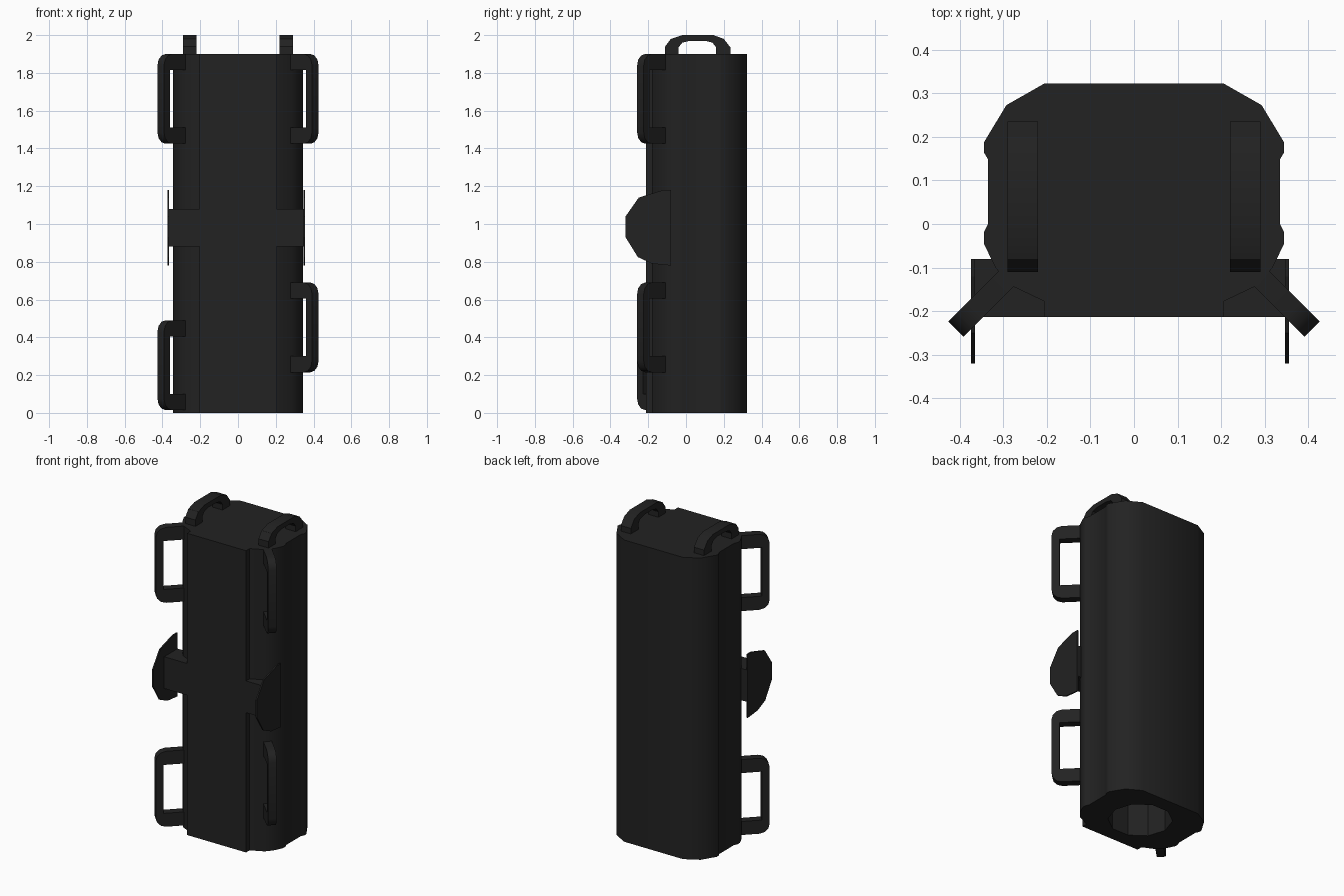
import bpy, math
from mathutils import Matrix, Vector

old = bpy.data.objects.get("Cube")
if old:
    bpy.data.objects.remove(old, do_unlink=True)

black = bpy.data.materials.new("matte_black")
black.use_nodes = True
color = (0.016, 0.016, 0.016, 1)
black.diffuse_color = color
shader = black.node_tree.nodes["Principled BSDF"]
shader.inputs["Base Color"].default_value = color
shader.inputs["Roughness"].default_value = 0.8


def prism(name, outline, axes, origin, depth):
    """Extrude a 2D outline; axes are its u, v and extrusion directions."""
    u, v, w = (Vector(a) for a in axes)
    base = [Vector(origin) + u * a + v * b for a, b in outline]
    n = len(base)
    faces = [tuple(range(n))[::-1], tuple(range(n, 2 * n))]
    faces += [(i, (i + 1) % n, n + (i + 1) % n, n + i) for i in range(n)]
    if u.cross(v).dot(w) < 0:
        faces = [f[::-1] for f in faces]
    mesh = bpy.data.meshes.new(name)
    mesh.from_pydata(base + [p + w * depth for p in base], [], faces)
    mesh.materials.append(black)
    obj = bpy.data.objects.new(name, mesh)
    bpy.context.collection.objects.link(obj)
    return obj


def activate(obj):
    bpy.ops.object.select_all(action='DESELECT')
    obj.select_set(True)
    bpy.context.view_layer.objects.active = obj


def smooth(obj):
    activate(obj)
    bpy.ops.object.shade_smooth_by_angle(angle=math.radians(32))


X, Y, Z = (1, 0, 0), (0, 1, 0), (0, 0, 1)
TOP = 1.9

# Body shell: mirrored half profile, with the raised front slab included
half = [(0.205, -0.213), (0.205, -0.178), (0.285, -0.14), (0.318, -0.1),
        (0.345, -0.045), (0.345, -0.02), (0.335, 0), (0.335, 0.148),
        (0.345, 0.165), (0.345, 0.187), (0.293, 0.273), (0.205, 0.323)]
body = prism("body", half + [(-x, y) for x, y in reversed(half)], (X, Y, Z), (0, 0, 0), TOP)

# Round socket in the underside
ring = [(0.185 * math.cos(i * math.tau / 10), 0.055 + 0.185 * math.sin(i * math.tau / 10))
        for i in range(10)]
cutter = prism("socket_cutter", ring, (X, Y, Z), (0, 0, -0.1), 0.5)
cutter.hide_render = True
cut = body.modifiers.new("socket", 'BOOLEAN')
cut.object = cutter
cut.operation = 'DIFFERENCE'
cut.solver = 'EXACT'
activate(body)
bpy.ops.object.modifier_apply(modifier=cut.name)
bpy.data.objects.remove(cutter, do_unlink=True)
smooth(body)

# Carry handles on the top
arch = [(-0.11, 0), (-0.11, 0.04), (-0.08, 0.08), (-0.02, 0.1), (0.145, 0.1),
        (0.2, 0.08), (0.235, 0.035), (0.235, 0), (0.16, 0), (0.16, 0.035),
        (0.14, 0.06), (0.1, 0.07), (0.02, 0.07), (-0.02, 0.06), (-0.04, 0.035), (-0.04, 0)]
for side, x in (("left", 0.22), ("right", -0.29)):
    smooth(prism("top_handle_" + side, arch, (Y, Z, X), (x, 0, TOP), 0.07))

# Diagonal strap loops on the front corners
REACH, HEIGHT, BAR, WALL, R = 0.165, 0.475, 0.085, 0.045, 0.06


def corner(u, v, r, start):
    return [(u + r * math.cos(math.radians(start + a)), v + r * math.sin(math.radians(start + a)))
            for a in (0, 30, 60, 90)]


loop = [(-0.02, 0)] + corner(REACH - R, R, R, -90) + corner(REACH - R, HEIGHT - R, R, 0)
loop += [(-0.02, HEIGHT), (-0.02, HEIGHT - BAR), (REACH - WALL, HEIGHT - BAR),
         (REACH - WALL, BAR), (-0.02, BAR)]
d = math.sqrt(0.5)
for side, s, heights in (("left", 1, (0.215, 1.425)), ("right", -1, (0.015, 1.425))):
    for level, z in zip(("lower", "upper"), heights):
        smooth(prism(f"strap_loop_{level}_{side}", loop,
                     ((s * d, -d, 0), Z, (s * d, d, 0)), (s * 0.275, -0.142, z), 0.049))

# Side brackets and thin clip plates
plate = [(-0.08, 0.78), (-0.08, 1.18), (-0.12, 1.18), (-0.25, 1.14),
         (-0.32, 1.04), (-0.32, 0.93), (-0.255, 0.825), (-0.18, 0.79)]
for side, s, x in (("left", 1, 0.347), ("right", -1, 0.365)):
    block = [(0.2, -0.213), (x, -0.213), (x, -0.08), (0.2, -0.08)]
    prism("bracket_" + side, block, ((s, 0, 0), Y, Z), (0, 0, 0.88), 0.2)
    prism("clip_plate_" + side, plate, (Y, Z, (s, 0, 0)), (s * x, 0, 0), 0.009)
